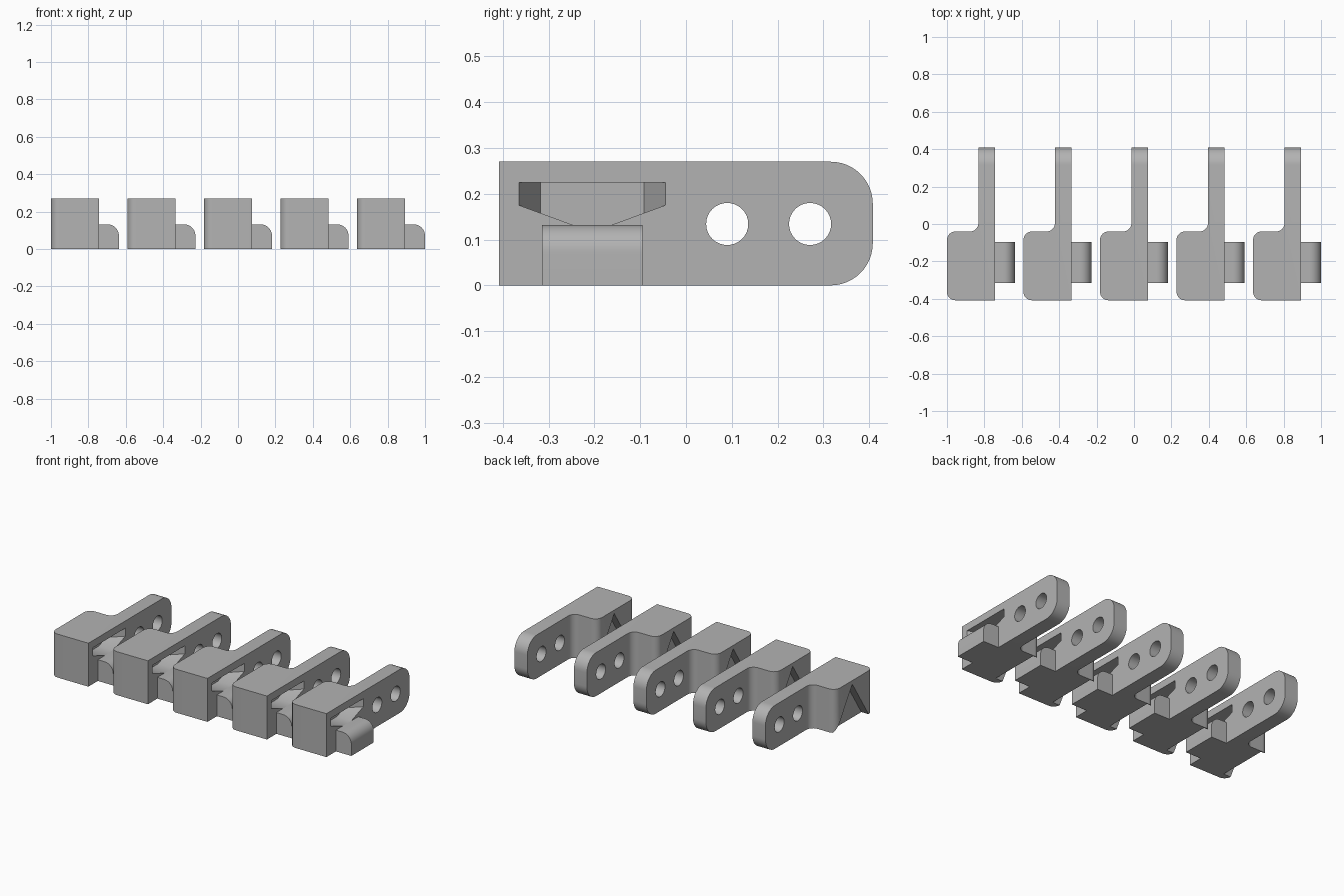
import bpy, bmesh, math
from mathutils import Vector

if "Cube" in bpy.data.objects:
    bpy.data.objects.remove(bpy.data.objects["Cube"])

COUNT, PITCH, H = 5, 0.4092, 0.27
MID = -0.205          # centre of the block along y
BODY_W, ARM_X = 0.257, 0.168

grey = bpy.data.materials.new("plain grey")
grey.diffuse_color = (0.45, 0.45, 0.45, 1)
grey.use_nodes = True
grey.node_tree.nodes["Principled BSDF"].inputs["Base Color"].default_value = grey.diffuse_color


def arc(cx, cy, r, a0, a1, n=8):
    return [(cx + r * math.cos(math.radians(a0 + (a1 - a0) * i / n)),
             cy + r * math.sin(math.radians(a0 + (a1 - a0) * i / n))) for i in range(n + 1)]


def loft(name, start, end, end_bevel=0):
    """Solid between two matching loops of 3D points."""
    bm = bmesh.new()
    a = [bm.verts.new(p) for p in start]
    b = [bm.verts.new(p) for p in end]
    bm.faces.new(a)
    bm.faces.new(b[::-1])
    for i in range(len(a)):
        j = (i + 1) % len(a)
        bm.faces.new((a[i], b[i], b[j], a[j]))
    bmesh.ops.recalc_face_normals(bm, faces=bm.faces)
    if end_bevel:
        # round the upper and lower edges at the far end of the arm
        ymax = max(v.co.y for v in bm.verts)
        edges = [e for e in bm.edges
                 if all(v.co.y > ymax - 1e-5 for v in e.verts)
                 and abs(e.verts[0].co.z - e.verts[1].co.z) < 1e-5]
        bmesh.ops.bevel(bm, geom=edges, offset=end_bevel, segments=12,
                        profile=0.5, affect='EDGES')
    me = bpy.data.meshes.new(name)
    bm.to_mesh(me)
    bm.free()
    me.materials.append(grey)
    ob = bpy.data.objects.new(name, me)
    bpy.context.collection.objects.link(ob)
    return ob


def along_x(name, profile, x0, x1, profile_end=None):
    return loft(name, [(x0, y, z) for y, z in profile],
                [(x1, y, z) for y, z in (profile_end or profile)])


def smooth(ob):
    bpy.ops.object.select_all(action='DESELECT')
    ob.select_set(True)
    bpy.context.view_layer.objects.active = ob
    bpy.ops.object.shade_smooth_by_angle(angle=math.radians(30))


# Block and arm: plan outline with rounded left corners and a fillet
R = 0.045
plan = [(BODY_W, -0.408), (BODY_W, 0.408), (ARM_X, 0.408)]
plan += arc(ARM_X - R, -0.04 + R, R, 0, -90)
plan += arc(R, -0.04 - R, R, 90, 180)
plan += arc(R, -0.408 + R, R, 180, 270)
body = loft("block_with_arm", [(x, y, 0) for x, y in plan],
            [(x, y, H) for x, y in plan], end_bevel=0.092)

# Cutters: two arm holes, right pocket with ramped floor, left triangular recess
cutters = [along_x("hole_cutter", arc(y, 0.134, 0.046, 0, 348.75, 31), 0.1, 0.3)
           for y in (0.09, 0.271)]


def pocket_profile(half):
    # floor corners rise outward along a constant slope
    z = 0.132 + max(0, half - 0.042) * 0.365
    return [(MID - half, z), (MID - 0.042, 0.132), (MID + 0.042, 0.132),
            (MID + half, z), (MID + half, 0.225), (MID - half, 0.225)]


cutters.append(along_x("pocket_cutter", pocket_profile(0.16), BODY_W + 0.0005,
                       BODY_W - 0.1, pocket_profile(0.113)))
cutters.append(along_x("recess_cutter",
                       [(MID - 0.163, -0.005), (MID + 0.163, -0.005), (MID, 0.248)],
                       -0.01, 0.05))
for c in cutters:
    c.hide_render = True
    m = body.modifiers.new(c.name, 'BOOLEAN')
    m.operation, m.solver, m.object = 'DIFFERENCE', 'EXACT', c
dg = bpy.context.evaluated_depsgraph_get()
body.data = bpy.data.meshes.new_from_object(body.evaluated_get(dg))
body.modifiers.clear()
for c in cutters:
    bpy.data.objects.remove(c)

# Side tab with a rounded upper outer edge
TX, TZ, TR = 0.363, 0.132, 0.06
side = [(BODY_W - 0.004, 0), (TX, 0)] + arc(TX - TR, TZ - TR, TR, 0, 90, 10)
side.append((BODY_W - 0.004, TZ))
tab = loft("side_tab", [(x, -0.315, z) for x, z in side],
           [(x, -0.095, z) for x, z in side])

# Repeat the piece in a row
for part in (body, tab):
    smooth(part)
    for i in range(COUNT):
        ob = part if i == 0 else part.copy()
        if i:
            bpy.context.collection.objects.link(ob)
        ob.name = f"{part.name.split('.')[0]}_{i + 1}" if i else part.name
        ob.location = Vector((-1 + i * PITCH, 0, 0))
